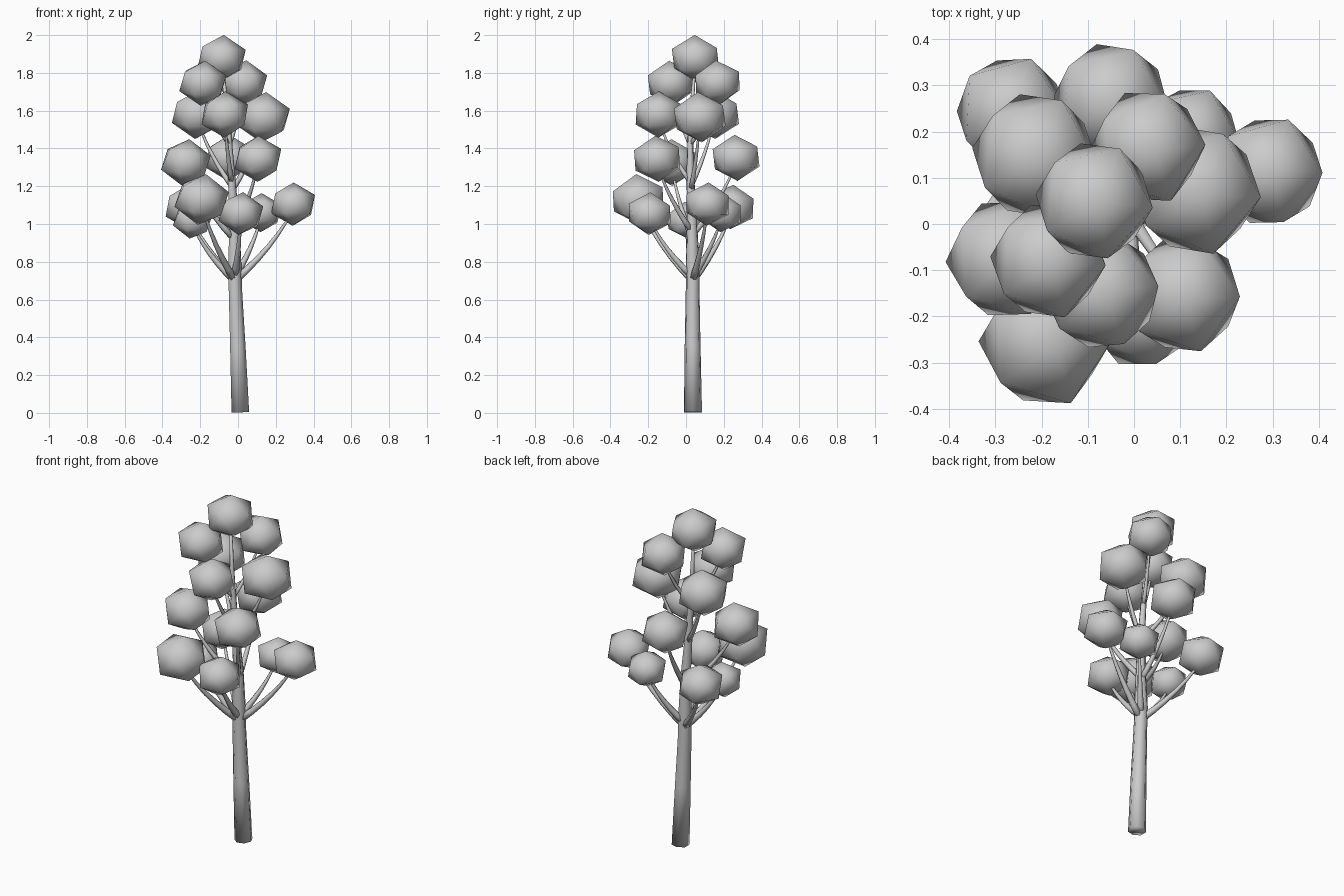
import bpy, bmesh, math, random
from mathutils import Vector, Euler

random.seed(4)
cube = bpy.data.objects.get("Cube")
if cube:
    bpy.data.objects.remove(cube, do_unlink=True)

grey = bpy.data.materials.new("plain_grey")
grey.use_nodes = True
grey.diffuse_color = (0.6, 0.6, 0.6, 1)
grey.node_tree.nodes["Principled BSDF"].inputs["Base Color"].default_value = (0.6, 0.6, 0.6, 1)


def finish(bm, name):
    bmesh.ops.recalc_face_normals(bm, faces=bm.faces)
    for face in bm.faces:
        face.smooth = True
    mesh = bpy.data.meshes.new(name)
    bm.to_mesh(mesh)
    bm.free()
    mesh.materials.append(grey)
    obj = bpy.data.objects.new(name, mesh)
    bpy.context.collection.objects.link(obj)
    return obj


def tube(name, path, sides):
    """Tapered tube through (position, radius) pairs."""
    bm = bmesh.new()
    rings = []
    for i, (p, r) in enumerate(path):
        a = path[max(i - 1, 0)][0]
        b = path[min(i + 1, len(path) - 1)][0]
        turn = Vector((0, 0, 1)).rotation_difference(b - a)
        rings.append([bm.verts.new(p + turn @ Vector((r * math.cos(t), r * math.sin(t), 0)))
                      for t in (math.tau * k / sides for k in range(sides))])
    for lo, hi in zip(rings, rings[1:]):
        for k in range(sides):
            j = (k + 1) % sides
            bm.faces.new((lo[k], lo[j], hi[j], hi[k]))
    bm.faces.new(rings[0])
    bm.faces.new(rings[-1])
    return finish(bm, name)


# Trunk: x, y, z, radius
TRUNK = [(0.01, 0.037, 0.003, 0.049), (-0.003, 0.035, 0.35, 0.043), (-0.016, 0.035, 0.66, 0.037),
         (-0.019, 0.036, 0.78, 0.037), (-0.02, 0.032, 1.0, 0.028), (-0.038, 0.022, 1.3, 0.019),
         (-0.055, 0.025, 1.55, 0.013), (-0.083, 0.048, 1.85, 0.007)]
tube("trunk", [(Vector(p[:3]), p[3]) for p in TRUNK], 7)


def trunk_point(z):
    for a, b in zip(TRUNK, TRUNK[1:]):
        if a[2] <= z <= b[2]:
            return Vector(a[:3]).lerp(Vector(b[:3]), (z - a[2]) / (b[2] - a[2]))


# Foliage clumps: x, y, z, radius, height where the branch leaves the trunk
CLUMPS = [
    (0.292, 0.114, 1.105, 0.122, 0.7), (-0.265, 0.242, 1.09, 0.125, 0.7),
    (-0.192, -0.253, 1.13, 0.145, 0.7), (0.015, -0.193, 1.055, 0.121, 0.72),
    (0.122, 0.189, 1.06, 0.11, 0.72), (-0.24, 0.0, 1.02, 0.105, 0.7),
    (-0.05, 0.265, 1.35, 0.13, 0.94), (-0.276, -0.075, 1.325, 0.133, 0.92),
    (0.106, -0.153, 1.345, 0.13, 0.96), (-0.215, 0.148, 1.58, 0.139, 1.2),
    (-0.07, -0.145, 1.58, 0.13, 1.22), (0.135, 0.073, 1.565, 0.143, 1.18),
    (0.03, 0.167, 1.748, 0.127, 1.42), (-0.186, -0.08, 1.745, 0.128, 1.42),
    (-0.086, 0.05, 1.878, 0.131, None)]

for i, (x, y, z, r, root) in enumerate(CLUMPS, 1):
    # Clump: slightly tilted icosahedron
    bm = bmesh.new()
    bmesh.ops.create_icosphere(bm, subdivisions=1, radius=r)
    bmesh.ops.scale(bm, vec=(1.05, 1.07, 0.94), verts=bm.verts)
    tilt = Euler((random.uniform(-0.1, 0.1), random.uniform(0, 0.2), random.uniform(-0.15, 0.1)))
    bmesh.ops.rotate(bm, matrix=tilt.to_matrix(), verts=bm.verts)
    finish(bm, f"foliage_{i}").location = (x, y, z)
    # Branch: leaves outwards, then bends upwards into the clump
    if root:
        start, end = trunk_point(root), Vector((x, y, z - 0.03))
        bend = start.lerp(end, 0.5) + Vector((end.x - start.x, end.y - start.y, -0.1)) * 0.15
        thick = 0.016 - 0.008 * (root - 0.7) / 0.7
        path = []
        for k in range(7):
            t = k / 6
            p = start.lerp(bend, t).lerp(bend.lerp(end, t), t)
            path.append((p, thick * (1 - t) + 0.005))
        tube(f"branch_{i}", path, 6)
